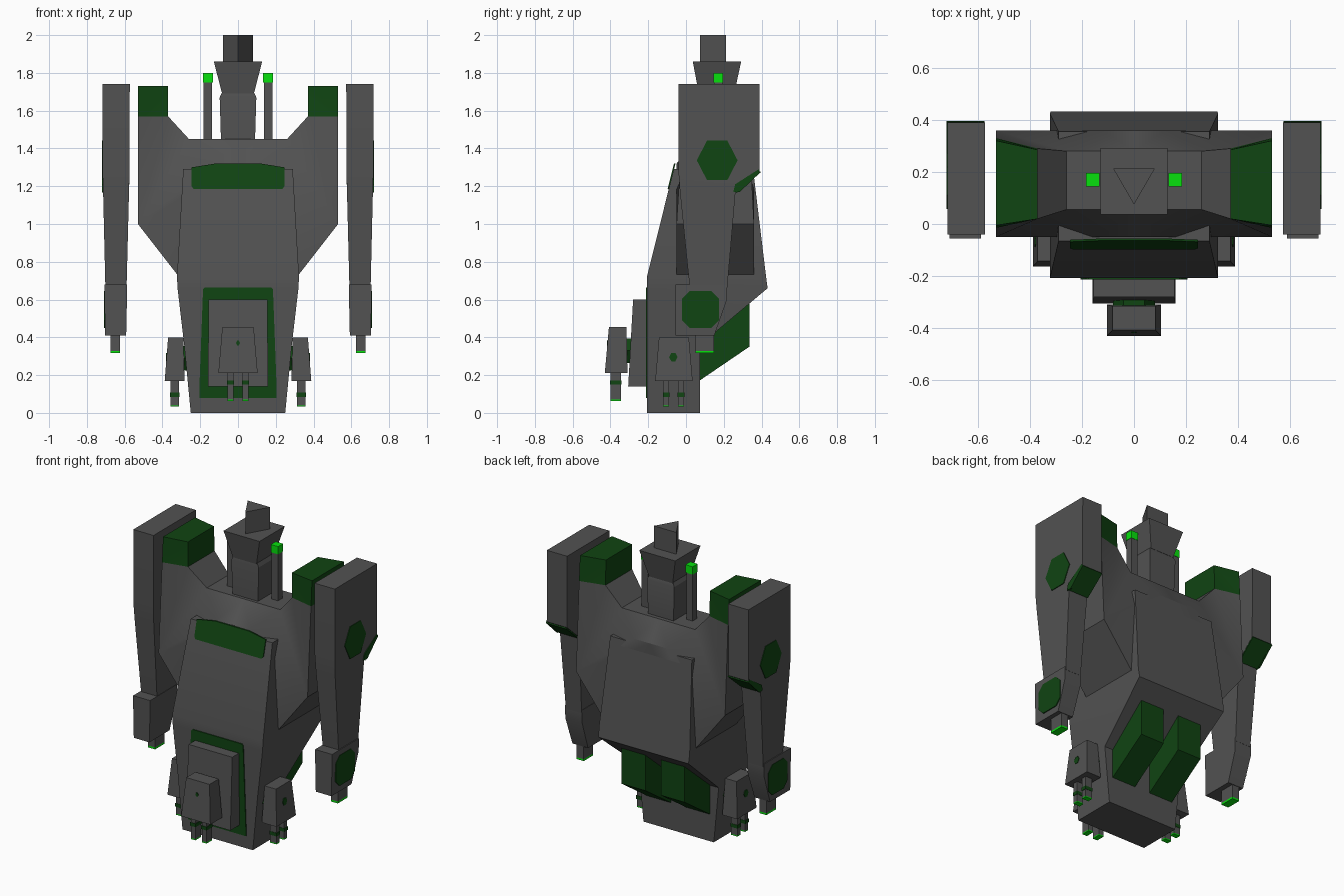
import bpy, bmesh, math
from mathutils import Vector

if "Cube" in bpy.data.objects:
    bpy.data.objects.remove(bpy.data.objects["Cube"])


def material(name, col):
    m = bpy.data.materials.new(name)
    m.diffuse_color = (*col, 1)
    m.use_nodes = True
    m.node_tree.nodes["Principled BSDF"].inputs["Base Color"].default_value = m.diffuse_color
    return m


GRAY = material("dark_gray", (0.085, 0.085, 0.085))
GREEN = material("dark_green", (0.005, 0.058, 0.006))
BRIGHT = material("bright_green", (0.002, 0.75, 0.004))


def finish(bm, name, mats):
    bmesh.ops.recalc_face_normals(bm, faces=bm.faces)
    me = bpy.data.meshes.new(name)
    bm.to_mesh(me)
    bm.free()
    for m in mats:
        me.materials.append(m)
    for p in me.polygons:
        p.use_smooth = True
    me.set_sharp_from_angle(angle=math.radians(25))
    ob = bpy.data.objects.new(name, me)
    bpy.context.collection.objects.link(ob)
    return ob


def loft(name, rings, mat=GRAY, s=1):
    """Stack of rectangles (z, x0, x1, y0, y1); s=-1 mirrors in x."""
    bm = bmesh.new()
    vs = [[bm.verts.new((s * x, y, z)) for x, y in
           ((x0, y0), (x1, y0), (x1, y1), (x0, y1))]
          for z, x0, x1, y0, y1 in rings]
    for a, b in zip(vs, vs[1:]):
        for i in range(4):
            j = (i + 1) % 4
            bm.faces.new((a[i], a[j], b[j], b[i]))
    bm.faces.new(vs[0])
    bm.faces.new(vs[-1])
    return finish(bm, name, [mat])


def box(name, x0, x1, y0, y1, z0, z1, mat=GRAY, s=1):
    return loft(name, [(z0, x0, x1, y0, y1), (z1, x0, x1, y0, y1)], mat, s)


def prism(name, pts, vec, mat=GRAY):
    """Polygon of 3D points extruded along vec."""
    bm = bmesh.new()
    a = [bm.verts.new(p) for p in pts]
    b = [bm.verts.new(Vector(p) + Vector(vec)) for p in pts]
    bm.faces.new(a)
    bm.faces.new(b)
    for i in range(len(a)):
        j = (i + 1) % len(a)
        bm.faces.new((a[i], a[j], b[j], b[i]))
    return finish(bm, name, [mat])


def ngon(n, cu, cv, ru, rv, turn=0.0):
    return [(cu + ru * math.cos(turn + i * math.tau / n),
             cv + rv * math.sin(turn + i * math.tau / n)) for i in range(n)]


def chamfered(u0, u1, v0, v1, c):
    return [(u0 + c, v0), (u1 - c, v0), (u1, v0 + c), (u1, v1 - c),
            (u1 - c, v1), (u0 + c, v1), (u0, v1 - c), (u0, v0 + c)]


# Main hull
loft("hull", [(0, -.25, .25, -.207, .075), (.36, -.285, .285, -.207, .075),
              (.66, -.32, .32, -.207, .432), (.72, -.323, .323, -.207, .424),
              (1.29, -.29, .29, -.065, .355)])

# Torso with raised shoulders: half outline (x, z, front y, back y), mirrored
P = [(0, .73, -.05, .36), (.32, .73, -.05, .36), (.53, 1.0, -.05, .36),
     (.53, 1.57, -.015, .33), (.53, 1.73, -.005, .32), (.37, 1.73, .02, .285),
     (.37, 1.57, .02, .29), (.26, 1.45, .055, .28), (0, 1.45, .055, .28),
     (0, 1.32, -.05, .36), (.12, 1.32, -.05, .36)]
bm = bmesh.new()
for s in (1, -1):
    f = [bm.verts.new((s * x, y, z)) for x, z, y, _ in P]
    b = [bm.verts.new((s * x, y, z)) for x, z, _, y in P]
    for v in (f, b):
        for ids in ((0, 1, 2, 10, 9), (2, 3, 6), (2, 6, 7, 10), (3, 4, 5, 6),
                    (10, 7, 8, 9)):
            bm.faces.new([v[i] for i in ids])
    for i in range(8):
        bm.faces.new((f[i], f[i + 1], b[i + 1], b[i]))
bmesh.ops.remove_doubles(bm, verts=bm.verts, dist=1e-5)
for fc in bm.faces:
    if min(v.co.z for v in fc.verts) > 1.56:
        fc.material_index = 1
finish(bm, "torso", [GRAY, GREEN])

# Chest stripe lying on the sloped hull front
slope = lambda z: -.207 + .249 * (z - .72)
stripe = [(-.235, 1.185), (.235, 1.185), (.245, 1.2), (.245, 1.3),
          (.12, 1.32), (-.12, 1.32), (-.245, 1.3), (-.245, 1.2)]
prism("chest_stripe", [(x, slope(z) + .002, z) for x, z in stripe],
      (0, -.008, 0), GREEN)

# Front panel with green surround
rim = [(-.205, .08), (.205, .08), (.205, .12), (.185, .655), (.175, .665),
       (-.175, .665), (-.185, .655), (-.205, .12)]
prism("panel_surround", [(x, -.205, z) for x, z in rim], (0, -.008, 0), GREEN)
loft("front_panel", [(.14, -.16, .16, -.306, -.2), (.60, -.155, .155, -.28, -.2)])

# Head and barrel
loft("neck", [(1.44, -.09, .09, .075, .255), (1.67, -.097, .097, .07, .26),
              (1.70, -.083, .083, .075, .25)])
loft("head", [(1.69, -.084, .084, .068, .255), (1.86, -.128, .128, .036, .292)])
prism("head_barrel", [(-.08, .213, 1.85), (.08, .213, 1.85), (0, .075, 1.85)],
      (0, 0, .15))

for s, side in ((1, "right"), (-1, "left")):
    # Antennas
    box(f"{side}_antenna", .137, .182, .147, .193, 1.44, 1.75, GRAY, s)
    box(f"{side}_antenna_tip", .132, .184, .145, .195, 1.75, 1.80, BRIGHT, s)

    # Rear green thrusters
    prism(f"{side}_rear_fin", [(s * .055, y, z) for y, z in
          ((.06, .163), (.335, .35), (.335, .59), (.06, .42))],
          (s * .17, 0, 0), GREEN)

    # Arm, forearm and nozzle
    loft(f"{side}_arm", [(.66, .59, .702, .02, .218), (1.17, .577, .714, -.032, .262),
                         (1.28, .574, .717, -.04, .388), (1.74, .573, .717, -.04, .39)],
         GRAY, s)
    loft(f"{side}_forearm", [(.41, .592, .703, -.055, .15), (.60, .588, .707, -.055, .217),
                             (.68, .587, .708, -.055, .217)], GRAY, s)
    box(f"{side}_nozzle", .625, .675, .05, .147, .328, .42, GRAY, s)
    box(f"{side}_nozzle_tip", .625, .675, .05, .147, .316, .328, BRIGHT, s)

    # Painted patches on the arm
    prism(f"{side}_arm_patch", [(s * .713, y, z) for y, z in
          ngon(6, .165, 1.337, .108, .12)], (s * .008, 0, 0), GREEN)
    prism(f"{side}_forearm_patch", [(s * .702, y, z) for y, z in
          chamfered(-.02, .175, .45, .645, .04)], (s * .008, 0, 0), GREEN)
    prism(f"{side}_elbow_stripe", [(s * x, .264 + .127 * (z - 1.17) / .11, z) for x, z in
          ((.577, 1.17), (.718, 1.17), (.721, 1.28), (.574, 1.28))],
          (0, .005, -.006), GREEN)
    prism(f"{side}_elbow_side_stripe", [(s * .712, y, z) for y, z in
          ((.25, 1.17), (.285, 1.17), (.39, 1.27), (.385, 1.29), (.26, 1.21))],
          (s * .009, 0, 0), GREEN)

    # Side gun
    loft(f"{side}_gun", [(.17, .283, .388, -.163, .035), (.40, .29, .37, -.143, .015)],
         GRAY, s)
    prism(f"{side}_gun_joint", [(s * .265, y, z) for y, z in
          ngon(6, -.065, .29, .085, .075)], (s * .025, 0, 0), GREEN)
    prism(f"{side}_gun_spot", [(s * .374, y, z) for y, z in
          ngon(6, -.067, .295, .022, .025)], (s * .008, 0, 0), GREEN)
    for i, y in enumerate((-.105, -.027)):
        box(f"{side}_gun_prong_{i}", .312, .358, y - .016, y + .016, .04, .18, GRAY, s)
        box(f"{side}_gun_band_{i}", .309, .361, y - .018, y + .018, .085, .107, GREEN, s)
        box(f"{side}_gun_tip_{i}", .312, .358, y - .016, y + .016, .033, .04, BRIGHT, s)

    # Front gun prongs
    box(f"{side}_front_prong", .023, .056, -.4, -.345, .072, .22, GRAY, s)
    box(f"{side}_front_band", .02, .059, -.403, -.342, .15, .172, GREEN, s)
    box(f"{side}_front_tip", .023, .056, -.4, -.345, .064, .072, BRIGHT, s)

# Front gun body and joint
loft("front_gun", [(.21, -.104, .104, -.43, -.31), (.455, -.083, .083, -.408, -.315)])
prism("front_gun_joint", [(x, -.29, z) for x, z in ngon(6, 0, .33, .08, .075)],
      (0, -.027, 0), GREEN)
prism("front_gun_spot", [(x, -.411, z) for x, z in ngon(6, 0, .37, .01, .014)],
      (0, -.008, 0), GREEN)
